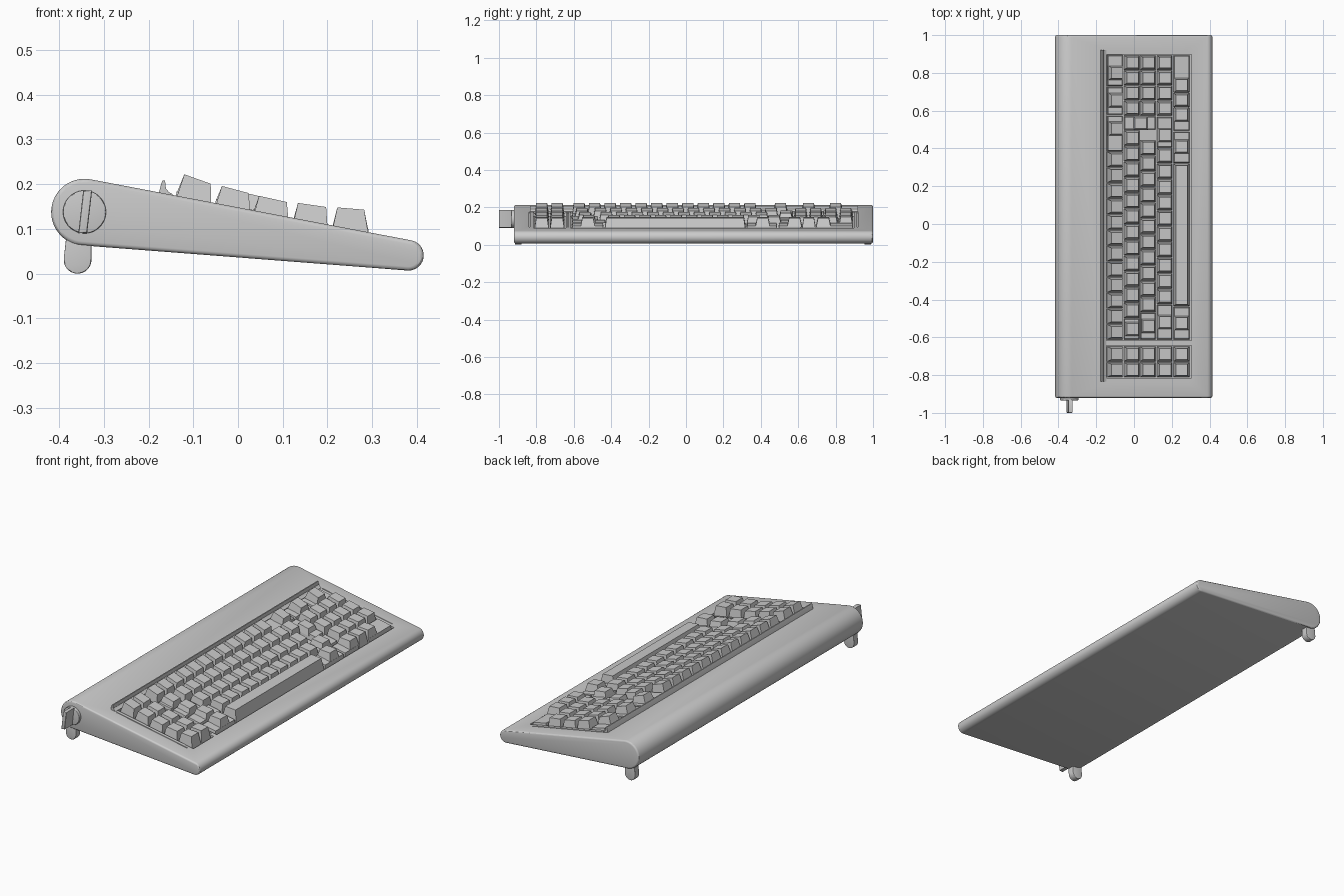
import bpy, bmesh, math

if "Cube" in bpy.data.objects:
    bpy.data.objects.remove(bpy.data.objects["Cube"])

U = 0.083                                  # key pitch


def deck(x):
    return 0.211 - 0.189 * (x + 0.33)      # sloping top surface


def arc(cx, cz, r, a0, a1, n):
    return [(cx + r * math.cos(math.radians(a0 + (a1 - a0) * i / n)),
             cz + r * math.sin(math.radians(a0 + (a1 - a0) * i / n))) for i in range(n + 1)]


def add_prism(bm, profile, y0, y1):
    a = [bm.verts.new((x, y0, z)) for x, z in profile]
    b = [bm.verts.new((x, y1, z)) for x, z in profile]
    n = len(a)
    caps = [bm.faces.new(a), bm.faces.new(b[::-1])]
    for i in range(n):
        bm.faces.new((a[i], b[i], b[(i + 1) % n], a[(i + 1) % n]))
    return caps


def finish(bm, name, smooth=False):
    bmesh.ops.recalc_face_normals(bm, faces=bm.faces[:])
    me = bpy.data.meshes.new(name)
    bm.to_mesh(me)
    bm.free()
    ob = bpy.data.objects.new(name, me)
    bpy.context.collection.objects.link(ob)
    if smooth:
        shade(ob)
    return ob


def shade(ob):
    bpy.ops.object.select_all(action='DESELECT')
    ob.select_set(True)
    bpy.context.view_layer.objects.active = ob
    bpy.ops.object.shade_smooth_by_angle(angle=math.radians(30))


def prism(name, profile, y0, y1, bevel=0.0, smooth=True):
    bm = bmesh.new()
    caps = add_prism(bm, profile, y0, y1)
    if bevel:
        bmesh.ops.recalc_face_normals(bm, faces=bm.faces[:])
        rim = list({e for f in caps for e in f.edges})
        bmesh.ops.bevel(bm, geom=rim, offset=bevel, segments=3, profile=0.5,
                        affect='EDGES', clamp_overlap=False)
    return finish(bm, name, smooth)


# wedge case with a round back and round front edge
case = prism("case", arc(-0.343, 0.1375, 0.0745, 79, 265, 28)
             + arc(0.381, 0.041, 0.034, 265, 439, 20), -0.92, 1.0, 0.009, False)

# key wells and fine grooves cut in the deck
cut = bmesh.new()


def cut_slot(x0, x1, y0, y1, depth):
    add_prism(cut, [(x0, deck(x0) - depth), (x1, deck(x1) - depth),
                    (x1, deck(x1) + 0.05), (x0, deck(x0) + 0.05)], y0, y1)


cut_slot(-0.15, 0.305, -0.617, 0.897, 0.025)
cut_slot(-0.15, 0.305, -0.816, -0.642, 0.025)
for y in (-0.836, -0.630, 0.917):
    cut_slot(-0.14, 0.28, y - 0.003, y + 0.003, 0.004)
cutter = finish(cut, "well_cutter")
cutter.hide_render = True
mod = case.modifiers.new("wells", 'BOOLEAN')
mod.operation = 'DIFFERENCE'
mod.solver = 'EXACT'
mod.object = cutter
bpy.context.view_layer.objects.active = case
bpy.ops.object.modifier_apply(modifier=mod.name)
bpy.data.objects.remove(cutter)
shade(case)

# lip along the back of the keys
prism("rear_lip", [(-0.178, 0.175), (-0.172, 0.2), (-0.169, 0.208), (-0.163, 0.208),
                   (-0.161, 0.19), (-0.154, 0.182), (-0.146, 0.178), (-0.15, 0.165)], -0.835, 0.92)

# row profile: base back, base front, top back (x, z), top front (x, z)
ROWS = {1: (-0.142, -0.060, (-0.120, 0.222), (-0.061, 0.201)),
        2: (-0.054, 0.028, (-0.036, 0.196), (0.024, 0.180)),
        3: (0.033, 0.114, (0.047, 0.174), (0.109, 0.160)),
        4: (0.122, 0.201, (0.134, 0.158), (0.197, 0.149)),
        5: (0.209, 0.294, (0.222, 0.148), (0.282, 0.143))}


def loft(bm, low, high):
    a = [bm.verts.new(p) for p in low]
    b = [bm.verts.new(p) for p in high]
    bm.faces.new(a[::-1])
    bm.faces.new(b)
    for i in range(4):
        j = (i + 1) % 4
        bm.faces.new((a[i], a[j], b[j], b[i]))


def rect(x0, z0, x1, z1, y0, y1):
    return [(x0, y0, z0), (x1, y0, z1), (x1, y1, z1), (x0, y1, z0)]


def key(bm, prof, y0, y1, top=None, full=False):
    """Tapered cap; wide caps get a low ledge with a single-size raised top."""
    bx0, bx1, (tx0, tz0), (tx1, tz1) = prof
    y0, y1 = y0 + 0.002, y1 - 0.002
    c = (y0 + y1) / 2 if top is None else top
    low = rect(bx0, deck(bx0) - 0.02, bx1, deck(bx1) - 0.02, y0, y1)
    if y1 - y0 < 1.2 * U or full:
        loft(bm, low, rect(tx0, tz0, tx1, tz1, y0 + 0.010, y1 - 0.010))
    else:
        loft(bm, low, rect(bx0 + 0.005, deck(bx0) + 0.008, bx1 - 0.003, deck(bx1) + 0.008,
                           y0 + 0.004, y1 - 0.004))
        loft(bm, rect(min(bx0, tx0) + 0.003, deck(bx0), max(bx1, tx1) - 0.002, deck(bx1),
                      c - 0.039, c + 0.039),
             rect(tx0, tz0, tx1, tz1, c - 0.029, c + 0.029))


# (first wide cap, number of single caps) from the left end of each row
LEFT = {1: (0, 12), 2: (1.37, 12), 3: (1.75, 11), 4: (2.25, 10)}
# explicit caps: (start, end, centre of raised top)
EXTRA = {1: [(0.383, 0.575, 0.505), (0.577, 0.727, 0.655), (0.729, 0.896, 0.80)],
         4: [(0.404, 0.568, 0.47)],
         5: [(-0.613, -0.438, -0.525), (0.322, 0.49, 0.41), (0.492, 0.616, 0.58),
             (0.617, 0.696, None), (0.697, 0.895, 0.735)]}
for r, prof in ROWS.items():
    bm = bmesh.new()
    y = -0.613
    wide, count = LEFT.get(r, (0, 0))
    for w in ([wide] if wide else []) + [1] * count:
        key(bm, prof, y, y + w * U)
        y += w * U
    for y0, y1, top in EXTRA.get(r, []):
        key(bm, prof, y0, y1, top)
    if r in (2, 3, 4):                     # right-hand cluster
        for i in range(4):
            key(bm, prof, 0.573 + i * 0.0805, 0.573 + (i + 1) * 0.0805)
    for i in range(2):                     # left-hand function block
        key(bm, prof, -0.813 + i * U, -0.813 + (i + 1) * U)
    finish(bm, "key_row_%d" % r)

# space bar
bm = bmesh.new()
key(bm, ROWS[5], -0.437, 0.321, full=True)
finish(bm, "space_bar")

# tall return key spanning two rows
bm = bmesh.new()
loft(bm, rect(-0.054, deck(-0.054) - 0.02, 0.114, deck(0.114) - 0.02, 0.499, 0.570),
     rect(-0.048, deck(-0.048) + 0.01, 0.110, deck(0.11) + 0.01, 0.503, 0.566))
loft(bm, rect(-0.005, deck(-0.005), 0.075, deck(0.075), 0.497, 0.570),
     rect(0.006, 0.183, 0.066, 0.169, 0.506, 0.561))
finish(bm, "return_key")

# feet under the back edge and the side dial that turns them
foot = [(-0.327, 0.09), (-0.383, 0.09)] + arc(-0.3585, 0.031, 0.031, 175, 355, 16)
for name, y in (("left_foot", -0.897), ("right_foot", 0.972)):
    prism(name, foot, y - 0.018, y + 0.018, 0.003)
prism("dial", arc(-0.343, 0.138, 0.048, 0, 352.5, 47), -0.934, -0.915, 0.003)
prism("dial_grip", [(-0.357, 0.09), (-0.337, 0.092), (-0.326, 0.186), (-0.346, 0.185)],
      -1.0, -0.93, 0.003)
